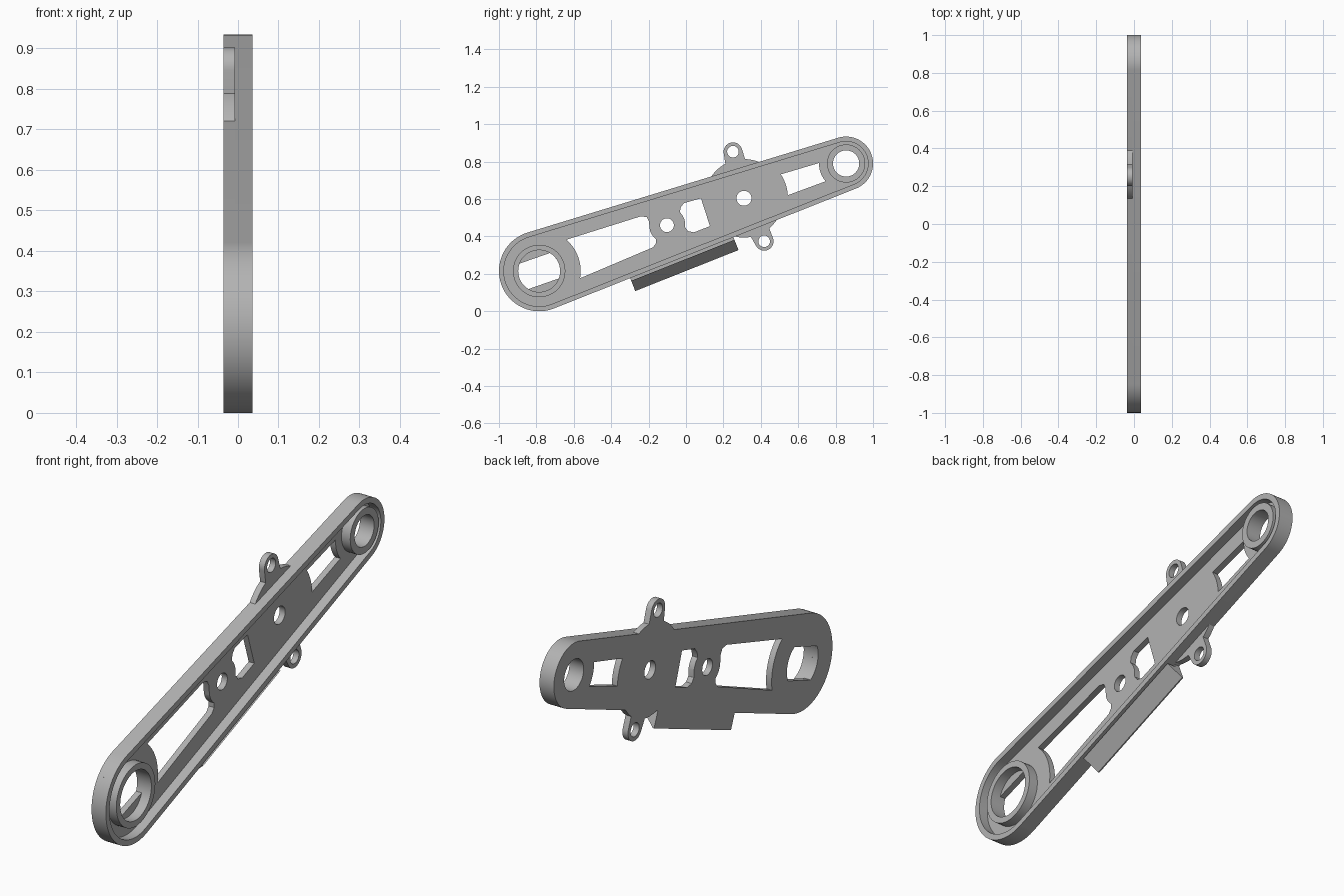
import bpy, bmesh
from math import sin, cos, acos, atan2, radians, degrees, hypot

if "Cube" in bpy.data.objects:
    bpy.data.objects.remove(bpy.data.objects["Cube"])

grey = bpy.data.materials.new("grey")
grey.use_nodes = True
grey.diffuse_color = (0.45, 0.45, 0.45, 1)
grey.node_tree.nodes["Principled BSDF"].inputs["Base Color"].default_value = grey.diffuse_color

# Layout in the (y, z) plane
BIG, SMALL = (-0.785, 0.215), (0.856, 0.79)
BIG_R, SMALL_R = 0.215, 0.144
PIVOT, PIN = (0.31, 0.604), (-0.102, 0.46)
BACK, FLOOR, FRONT = -0.036, -0.008, 0.036
RIM = 0.026
AXIS = degrees(atan2(SMALL[1] - BIG[1], SMALL[0] - BIG[0]))


def arc(c, r, a0, a1, n=10):
    angles = [radians(a0 + (a1 - a0) * i / n) for i in range(n + 1)]
    return [(c[0] + r * cos(a), c[1] + r * sin(a)) for a in angles]


def circle(c, r, n=48):
    return arc(c, r, 0, 360, n)[:-1]


def hull(c1, r1, c2, r2, n=32):
    """Outline of two circles joined by their outer tangents."""
    dy, dz = c2[0] - c1[0], c2[1] - c1[1]
    a = degrees(atan2(dz, dy))
    p = degrees(acos((r1 - r2) / hypot(dy, dz)))
    return arc(c1, r1, a + p, a + 360 - p, n) + arc(c2, r2, a - p, a + p, n)


def finish(name, bm):
    bmesh.ops.recalc_face_normals(bm, faces=bm.faces)
    mesh = bpy.data.meshes.new(name)
    bm.to_mesh(mesh)
    bm.free()
    mesh.materials.append(grey)
    ob = bpy.data.objects.new(name, mesh)
    bpy.context.collection.objects.link(ob)
    return ob


def prism(name, outline, x0, x1):
    bm = bmesh.new()
    face = bm.faces.new([bm.verts.new((x0, y, z)) for y, z in outline])
    out = bmesh.ops.extrude_face_region(bm, geom=[face])["geom"]
    verts = [v for v in out if isinstance(v, bmesh.types.BMVert)]
    bmesh.ops.translate(bm, verts=verts, vec=(x1 - x0, 0, 0))
    return finish(name, bm)


def ring(name, outer, inner, x0, x1):
    bm = bmesh.new()
    loops = [[bm.verts.new((x, y, z)) for y, z in pts]
             for x, pts in ((x0, outer), (x1, outer), (x1, inner), (x0, inner))]
    n = len(outer)
    for k in range(4):
        a, b = loops[k], loops[(k + 1) % 4]
        for i in range(n):
            j = (i + 1) % n
            bm.faces.new((a[i], a[j], b[j], b[i]))
    return finish(name, bm)


def combine(target, other, operation):
    mod = target.modifiers.new("combine", 'BOOLEAN')
    mod.operation, mod.solver, mod.object = operation, 'EXACT', other
    bpy.context.view_layer.objects.active = target
    bpy.ops.object.modifier_apply(modifier=mod.name)
    bpy.data.objects.remove(other)


# Base plate with round mount and two screw tabs
plate = prism("arm_plate", hull(BIG, BIG_R, SMALL, SMALL_R), BACK, FLOOR)
combine(plate, prism("mount_disc", circle(PIVOT, 0.21), BACK, FLOOR), 'UNION')
tabs = [(0.251, 0.853), (0.418, 0.374)]
for tab in tabs:
    root = tuple(t + (p - t) * 0.5 for t, p in zip(tab, PIVOT))
    combine(plate, prism("screw_tab", hull(tab, 0.05, root, 0.06, 16), BACK, FLOOR), 'UNION')

# Windows and holes through the plate
long_window = (arc(BIG, 0.222, -10, 49)
               + [(-0.24, 0.508), (-0.21, 0.503), (-0.198, 0.48)]
               + arc(PIN, 0.095, 196, 232)
               + [(-0.16, 0.364), (-0.176, 0.342)])
middle_window = ([(-0.028, 0.556), (-0.011, 0.578), (0.08, 0.604), (0.128, 0.455),
                  (0.043, 0.422), (0.011, 0.428), (-0.005, 0.449)]
                 + arc(PIN, 0.098, 12, 45))
short_window = arc(PIVOT, 0.235, 4, 33) + arc(SMALL, 0.145, 179, 221)
flat_sided_hole = (arc(BIG, 0.112, AXIS - 40, AXIS + 40, 16)
                   + arc(BIG, 0.112, AXIS + 140, AXIS + 220, 16))
cutters = [long_window, middle_window, short_window, flat_sided_hole,
           circle(SMALL, 0.07), circle(PIVOT, 0.04), circle(PIN, 0.037)]
cutters += [circle(tab, 0.031, 32) for tab in tabs]
for outline in cutters:
    combine(plate, prism("cutter", outline, -0.1, 0.1), 'DIFFERENCE')

# Raised rim and bearing bosses
parts = [plate,
         ring("rim", hull(BIG, BIG_R, SMALL, SMALL_R),
              hull(BIG, BIG_R - RIM, SMALL, SMALL_R - RIM), FLOOR, FRONT),
         ring("large_boss", circle(BIG, 0.14), circle(BIG, 0.112), FLOOR, FRONT),
         ring("small_boss", circle(SMALL, 0.102), circle(SMALL, 0.07), FLOOR, FRONT)]

# Wedge-shaped guide hanging from the lower edge
slope = radians(AXIS - 90) + acos((BIG_R - SMALL_R) / hypot(SMALL[0] - BIG[0], SMALL[1] - BIG[1]))
slope = radians(2 * AXIS) - slope
profile = [(BACK, -0.005), (-0.012, -0.005), (-0.012, 0.015),
           (0.032, 0.015), (-0.03, 0.074), (BACK, 0.074)]
bm = bmesh.new()
ends = []
for along in (0.438, 1.032):
    ends.append([bm.verts.new((x,
                               BIG[0] + along * cos(slope) + (BIG_R + d) * sin(slope),
                               BIG[1] + along * sin(slope) - (BIG_R + d) * cos(slope)))
                 for x, d in profile])
    bm.faces.new(ends[-1])
for i in range(len(profile)):
    j = (i + 1) % len(profile)
    bm.faces.new((ends[0][i], ends[0][j], ends[1][j], ends[1][i]))
parts.append(finish("lower_guide", bm))

# Smooth the round walls, keep edges sharp
bpy.ops.object.select_all(action='DESELECT')
for ob in parts:
    ob.select_set(True)
bpy.context.view_layer.objects.active = plate
bpy.ops.object.shade_smooth_by_angle(angle=radians(30))
